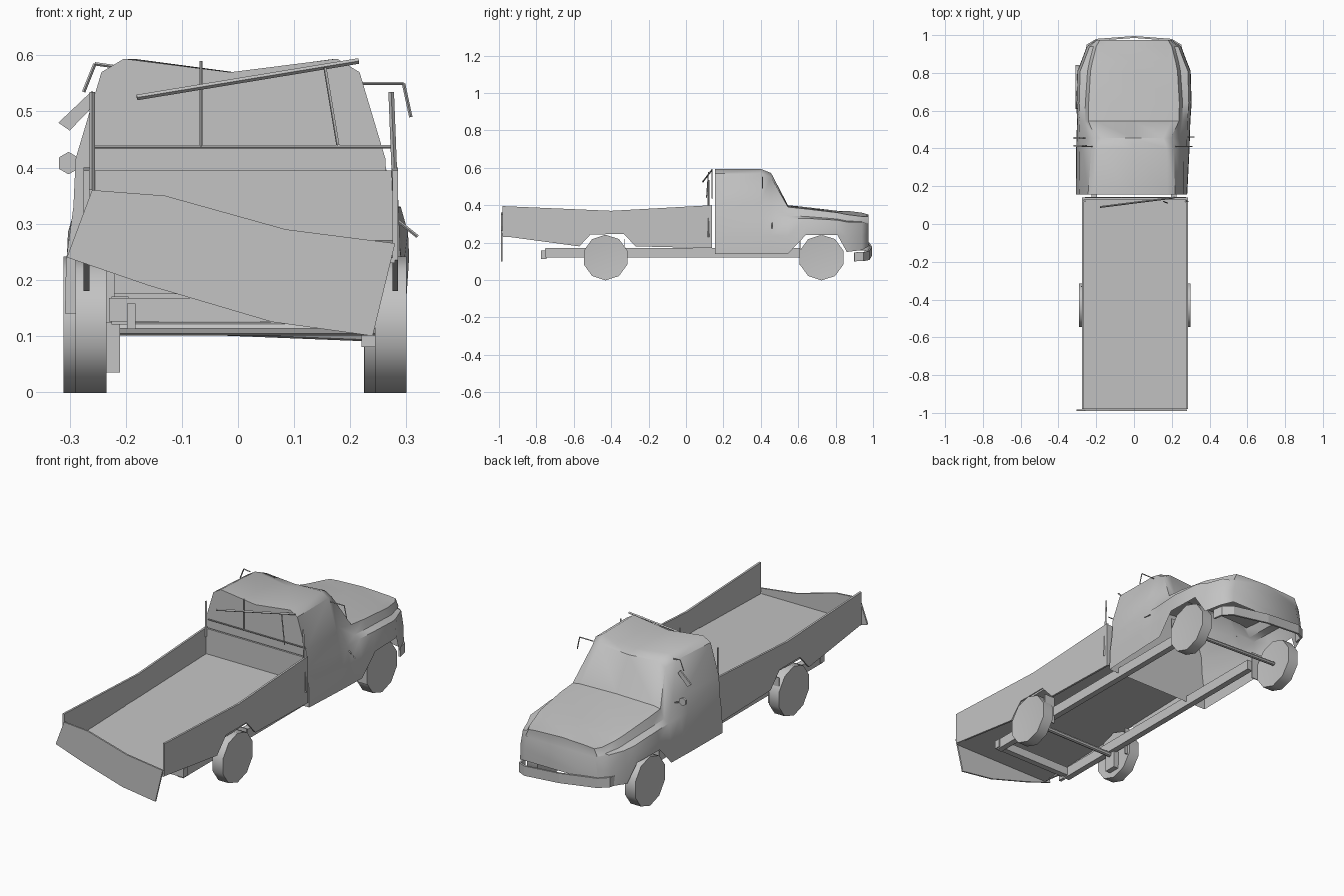
import bpy
import bmesh
from math import radians
from mathutils import Vector, Matrix

cube = bpy.data.objects.get("Cube")
if cube:
    bpy.data.objects.remove(cube, do_unlink=True)

# Single paint colour for the whole truck
grey = bpy.data.materials.new("plain_grey")
grey.use_nodes = True
paint = (0.55, 0.55, 0.55, 1)
grey.diffuse_color = paint
grey.node_tree.nodes["Principled BSDF"].inputs["Base Color"].default_value = paint


def finish(name, bm, smooth=False):
    """Turn a bmesh into a named, painted object."""
    bmesh.ops.recalc_face_normals(bm, faces=bm.faces)
    mesh = bpy.data.meshes.new(name)
    bm.to_mesh(mesh)
    bm.free()
    obj = bpy.data.objects.new(name, mesh)
    bpy.context.collection.objects.link(obj)
    mesh.materials.append(grey)
    if smooth:
        bpy.ops.object.select_all(action='DESELECT')
        obj.select_set(True)
        bpy.context.view_layer.objects.active = obj
        bpy.ops.object.shade_smooth_by_angle(angle=radians(40))
    return obj


def box(name, centre, size):
    """Axis aligned box."""
    bm = bmesh.new()
    matrix = Matrix.Translation(centre) @ Matrix.Diagonal((*size, 1))
    bmesh.ops.create_cube(bm, size=1, matrix=matrix)
    return finish(name, bm)


def panel(name, outline, place, offset):
    """Flat sheet: outline points mapped to space by place, then extruded by offset."""
    bm = bmesh.new()
    face = bm.faces.new([bm.verts.new(place(*point)) for point in outline])
    grown = bmesh.ops.extrude_face_region(bm, geom=[face], use_keep_orig=True)
    moved = [item for item in grown["geom"] if isinstance(item, bmesh.types.BMVert)]
    bmesh.ops.translate(bm, verts=moved, vec=offset)
    bmesh.ops.triangulate(bm, faces=[f for f in bm.faces if len(f.verts) > 4])
    return finish(name, bm)


def cylinder(bm, start, end, radius, sides):
    """Closed cylinder between two points."""
    start, end = Vector(start), Vector(end)
    axis = end - start
    turn = axis.to_track_quat('Z', 'Y').to_matrix().to_4x4()
    bmesh.ops.create_cone(bm, cap_ends=True, segments=sides, radius1=radius, radius2=radius,
                          depth=axis.length, matrix=Matrix.Translation((start + end) / 2) @ turn)


def rod(name, path, radius=0.003, sides=4):
    """Thin bar that follows a path of points."""
    bm = bmesh.new()
    for start, end in zip(path, path[1:]):
        cylinder(bm, start, end, radius, sides)
    return finish(name, bm, sides > 6)


def wheel(name, x, y):
    """Ten sided wheel with shallow dished faces."""
    bm = bmesh.new()
    half_tread = Vector((0.028, 0, 0))
    hub = Vector((x, y, 0.12))
    cylinder(bm, hub - half_tread, hub + half_tread, 0.122, 10)
    caps = [face for face in bm.faces if len(face.verts) > 4]
    bmesh.ops.poke(bm, faces=caps, offset=-0.01)
    return finish(name, bm, True)


def mirrored(half):
    """Continue a half outline across the centre line."""
    return half + [(-x, other) for x, other in reversed(half[:-1])]


def half_section(width, sill, shoulder, edge, top, centre):
    """Half of a body section, from the sill over the shoulder to the centre line."""
    rise = top - shoulder
    belt = (edge + 0.01 + rise * 0.15, shoulder + rise * 0.4 - 0.01)
    return [(width, sill), (width - 0.002, (sill + shoulder) / 2), (width - 0.015, shoulder),
            belt, (edge, top), (edge - 0.04, top + rise * 0.1), (0, centre)]


# Cab, bonnet and wings: station, then half width, sill height, shoulder height,
# upper edge width, upper edge height and centre height (the roof is dented)
stations = [
    (.155, .295, .14, .33, .23, .57, .57),
    (.4, .3, .14, .33, .22, .57, .57),
    (.455, .3, .14, .33, .2, .55, .56),
    (.545, .3, .14, .33, .24, .39, .4),
    (.64, .305, .24, .33, .24, .38, .39),
    (.81, .3, .24, .32, .23, .36, .37),
    (.86, .28, .15, .31, .22, .35, .37),
    (.94, .25, .16, .31, .2, .34, .36),
    (.975, .2, .18, .3, .18, .34, .35),
]
bm = bmesh.new()
rings = []
for y, *shape in stations:
    shift = -0.03 * max(0, 0.6 - y)
    rings.append([bm.verts.new((x + shift, y, z)) for x, z in mirrored(half_section(*shape))])
for near, far in zip(rings, rings[1:]):
    for i in range(len(near) - 1):
        bm.faces.new((near[i], near[i + 1], far[i + 1], far[i]))
bm.faces.new(rings[0])
bm.faces.new(rings[-1])
finish("cab_body", bm, True)

# Front bumper: a bent blade that hangs lower at its left end
bm = bmesh.new()
path = mirrored([(.26, .9), (.25, .95), (.2, .98), (0, .995)])
low = [bm.verts.new((x, y, 0.13 - 0.115 * x)) for x, y in path]
high = [bm.verts.new((x, y, 0.178 - 0.115 * x)) for x, y in path]
for i in range(len(path) - 1):
    bm.faces.new((low[i], low[i + 1], high[i + 1], high[i]))
bumper = finish("front_bumper", bm)
bumper.modifiers.new("thickness", 'SOLIDIFY').thickness = 0.01

# Load bed: sloping floor, side boards with wheel cut-outs, headboard, bent tailgate
floor_line = [(-.98, .24), (.14, .27), (.14, .26), (-.98, .23)]
panel("bed_floor", floor_line, lambda y, z: (-0.27, y, z), (0.55, 0, 0))
board = [(-.98, .395), (-.4, .37), (.14, .4), (.14, .17), (-.27, .18),
         (-.34, .255), (-.5, .255), (-.57, .18), (-.98, .235)]
for side, x in (("left", 0.275), ("right", -0.275)):
    panel(f"{side}_side_board", board, lambda y, z: (x, y, z), (0.01, 0, 0))
box("headboard", (0, .135, .285), (.55, .01, .22))
tailgate = [(-.26, .36), (-.13, .35), (.085, .29), (.28, .265),
            (.24, .1), (.06, .125), (-.16, .19), (-.305, .24)]
panel("tailgate", tailgate, lambda x, z: (x, -0.99, z), (0, 0.008, 0))

# Running gear repeated on both sides
for side, sign in (("left", 1), ("right", -1)):
    box(f"{side}_chassis_rail", (sign * .21, -.07, .145), (.03, 1.36, .05))
    for end, y in (("front", 0.61), ("rear", -0.33)):
        box(f"{side}_{end}_mud_flap", (sign * .25, y, .15), (.06, .005, .14))
    wheel(f"{side}_rear_wheel", sign * 0.267 + 0.005, -0.43)
    wheel(f"{side}_front_wheel", sign * 0.268 - 0.015, 0.725)

# Rear cross member, hitch and axles
box("rear_cross_member", (0, -.74, .147), (.46, .03, .042))
box("rear_hitch", (-.19, -.76, .135), (.015, .03, .045))
box("axle_block", (-.225, -.43, .08), (.03, .06, .09))
rod("rear_axle", [(-.25, -.43, .113), (.25, -.43, .113)], 0.012, 8)
rod("front_axle", [(-.26, .725, .12), (.24, .725, .1)], 0.01, 8)

# Bent rack behind the rear window
rod("rack_left_post", [(.285, .12, .23), (.273, .12, .535)], 0.005)
rod("rack_right_post", [(-.26, .12, .36), (-.26, .12, .535)], 0.005)
rod("rack_rail", [(-.26, .14, .437), (.275, .14, .437)])
rod("rack_loose_bar", [(-.18, .09, .525), (.215, .14, .59)], 0.005)
rod("rack_upright", [(-.066, .14, .437), (-.066, .14, .59)])
rod("rack_leaning_bar", [(.178, .11, .44), (.155, .12, .578)])

# Mirrors and door handle
rod("left_mirror_arm", [(.22, .41, .55), (.295, .41, .55), (.308, .41, .49)])
rod("right_mirror_arm", [(-.22, .41, .58), (-.255, .41, .585), (-.275, .41, .535)])
mirror = [(-.32, .48), (-.26, .537), (-.248, .52), (-.3, .466)]
panel("mirror_plate", mirror, lambda x, z: (x, 0.41, z), (0, 0.008, 0))
rod("round_mirror", [(-.302, .45, .408), (-.302, .46, .408)], 0.02, 6)
rod("round_mirror_arm", [(-.302, .455, .408), (-.255, .455, .39)])
rod("door_handle", [(.285, .46, .305), (.32, .46, .277)])
